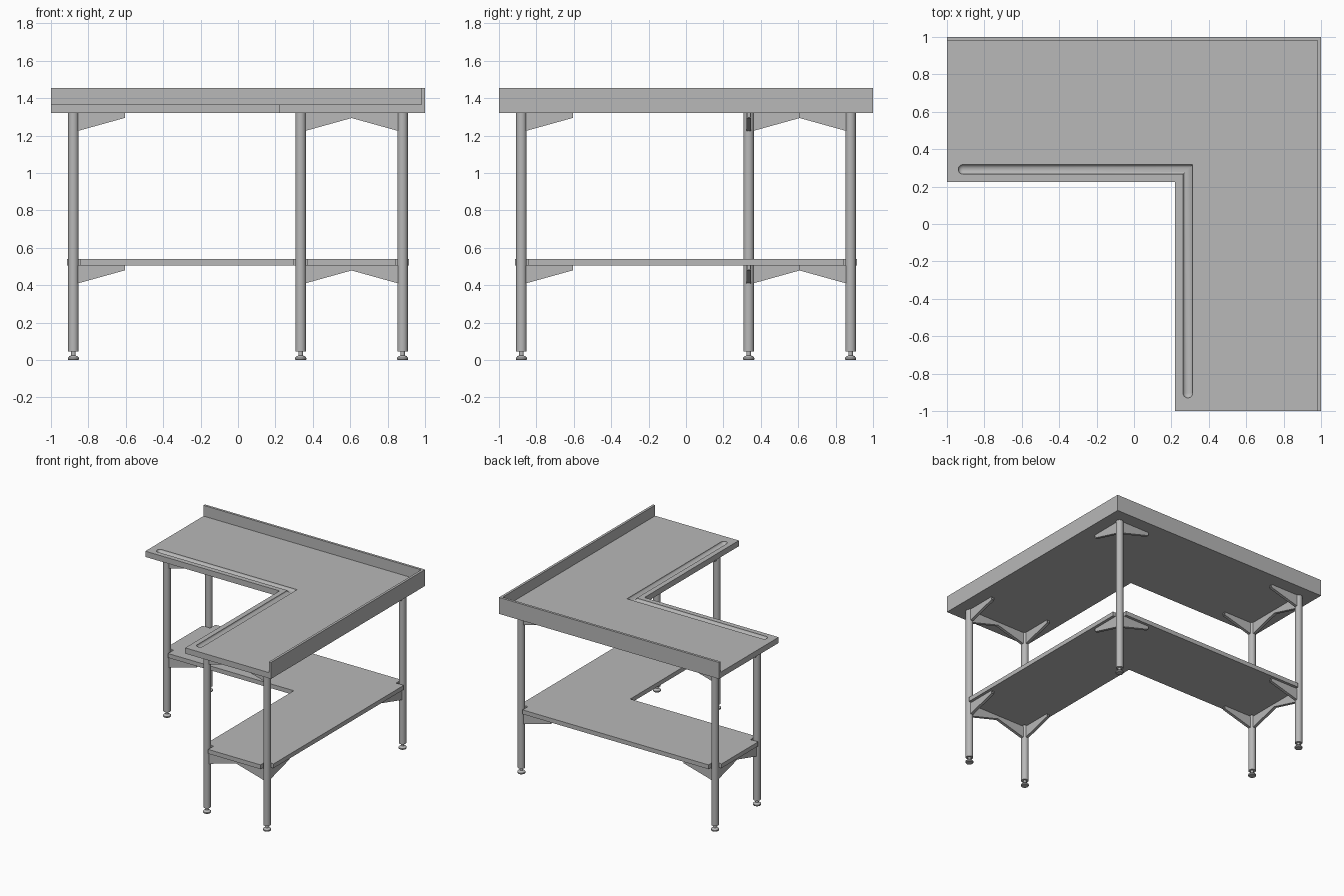
import bpy, bmesh, math
from mathutils import Vector

cube = bpy.data.objects.get("Cube")
if cube:
    bpy.data.objects.remove(cube, do_unlink=True)

steel = bpy.data.materials.new("brushed_steel_grey")
steel.use_nodes = True
GREY = (0.48, 0.48, 0.48, 1)
steel.diffuse_color = GREY
steel.node_tree.nodes["Principled BSDF"].inputs["Base Color"].default_value = GREY

TOP_UNDER, TOP_Z, RIM_Z = 1.32, 1.367, 1.455
SHELF_UNDER, SHELF_Z = 0.505, 0.54
LEG, INNER, LEG_R = 0.88, 0.335, 0.028


def finish(bm, name, smooth=False):
    bmesh.ops.recalc_face_normals(bm, faces=bm.faces[:])
    mesh = bpy.data.meshes.new(name)
    bm.to_mesh(mesh)
    bm.free()
    mesh.materials.append(steel)
    obj = bpy.data.objects.new(name, mesh)
    bpy.context.collection.objects.link(obj)
    if smooth:
        smooth_by_angle(obj)
    return obj


def smooth_by_angle(obj):
    bpy.ops.object.select_all(action="DESELECT")
    obj.select_set(True)
    bpy.context.view_layer.objects.active = obj
    bpy.ops.object.shade_smooth_by_angle(angle=math.radians(35))


def prism(bm, points, move):
    """Extrude a closed outline along a vector."""
    face = bm.faces.new([bm.verts.new(p) for p in points])
    ext = bmesh.ops.extrude_face_region(bm, geom=[face])
    verts = [g for g in ext["geom"] if isinstance(g, bmesh.types.BMVert)]
    bmesh.ops.translate(bm, verts=verts, vec=move)


def slab(name, outline, z0, z1):
    bm = bmesh.new()
    prism(bm, [(x, y, z0) for x, y in outline], (0, 0, z1 - z0))
    return finish(bm, name)


def lathe(name, profile, x, y, sides=32):
    """Turn a radius/height profile around a vertical axis."""
    bm = bmesh.new()
    rings = []
    for r, z in profile:
        rings.append([bm.verts.new((x + r * math.cos(a), y + r * math.sin(a), z))
                      for a in (math.tau * i / sides for i in range(sides))])
    skin(bm, rings)
    return finish(bm, name, True)


def skin(bm, rings):
    n = len(rings[0])
    for a, b in zip(rings, rings[1:]):
        for i in range(n):
            j = (i + 1) % n
            bm.faces.new((a[i], a[j], b[j], b[i]))
    bm.faces.new(rings[0])
    bm.faces.new(rings[-1])


# L-shaped worktop
worktop = slab("worktop", [(-1, 1), (1, 1), (1, -1), (0.22, -1), (0.22, 0.225), (-1, 0.225)],
               TOP_UNDER, TOP_Z)

# Rounded drip channel, mitred at the inner corner and domed at its ends
bm = bmesh.new()
R, DEPTH, SIDES = 0.026, 0.02, 24
path = []
domes = [math.radians(a) for a in (80, 60, 40, 20, 0)]
for a in domes:
    path.append(((-0.914 - R * math.sin(a), 0.292), (0, 1), math.cos(a)))
path.append(((0.288, 0.292), (1, 1), 1))
for a in reversed(domes):
    path.append(((0.288, -0.904 - R * math.sin(a)), (1, 0), math.cos(a)))
rings = []
for (cx, cy), (sx, sy), k in path:
    ring = []
    for i in range(SIDES):
        t = math.tau * i / SIDES
        side = R * k * math.cos(t)
        ring.append(bm.verts.new((cx + sx * side, cy + sy * side,
                                  TOP_Z + DEPTH * k * math.sin(t))))
    rings.append(ring)
skin(bm, rings)
cutter = finish(bm, "channel_cutter")
cutter.hide_render = True
cut = worktop.modifiers.new("drip_channel", "BOOLEAN")
cut.operation, cut.solver, cut.object = "DIFFERENCE", "EXACT", cutter
bpy.context.view_layer.objects.active = worktop
bpy.ops.object.modifier_apply(modifier=cut.name)
bpy.data.objects.remove(cutter, do_unlink=True)
smooth_by_angle(worktop)

# Upstand along the two wall sides
slab("upstand", [(-1, 1), (1, 1), (1, -1), (0.98, -1), (0.98, 0.98), (-1, 0.98)],
     TOP_UNDER, RIM_Z)

# Lower shelf, notched around every leg
E, N, I, J = 0.915, 0.845, 0.298, 0.37
half = [(I, I), (I, -N), (J, -N), (J, -E), (N, -E), (N, -N), (E, -N), (E, N), (N, N)]
mirrored = [(y, x) for x, y in reversed(half[1:-1])]
slab("lower_shelf", half + mirrored, SHELF_UNDER, SHELF_Z)


def bracket(name, x, y, d, z):
    """Tapered folded channel reaching from a leg along direction d."""
    d = Vector(d)
    side = Vector((-d.y, d.x, 0))
    start = Vector((x, y, z)) + d * (LEG_R - 0.004)
    reach, deep, shallow, wide, sheet = 0.252, 0.095, 0.025, 0.024, 0.005

    def at(along, down):
        return start + d * along - Vector((0, 0, down))

    bm = bmesh.new()
    wall = [at(0, 0), at(reach, 0), at(reach, shallow), at(0, deep)]
    for s in (-wide / 2, wide / 2 - sheet):
        prism(bm, [p + side * s for p in wall], side * sheet)
    base = [at(0, deep), at(reach, shallow), at(reach, shallow - sheet), at(0, deep - sheet)]
    inner = wide / 2 - sheet
    prism(bm, [p - side * inner for p in base], side * inner * 2)
    finish(bm, name)


# Legs, adjustable feet and brackets
legs = {
    "back_left": (LEG, LEG, -1, -1),
    "back_right": (-LEG, LEG, 1, -1),
    "inner_right": (-LEG, INNER, 1, 1),
    "front_left": (LEG, -LEG, -1, 1),
    "inner_front": (INNER, -LEG, 1, 1),
}
for label, (x, y, dx, dy) in legs.items():
    lathe(label + "_leg", [(LEG_R, 0.045), (LEG_R, TOP_UNDER)], x, y)
    lathe(label + "_foot", [(0.027, 0), (0.03, 0.004), (0.03, 0.012), (0.022, 0.021),
                            (0.012, 0.024), (0.012, 0.046)], x, y)
    for level, z in (("top", TOP_UNDER), ("shelf", SHELF_UNDER)):
        bracket(f"{label}_{level}_bracket_across", x, y, (dx, 0, 0), z)
        bracket(f"{label}_{level}_bracket_along", x, y, (0, dy, 0), z)
